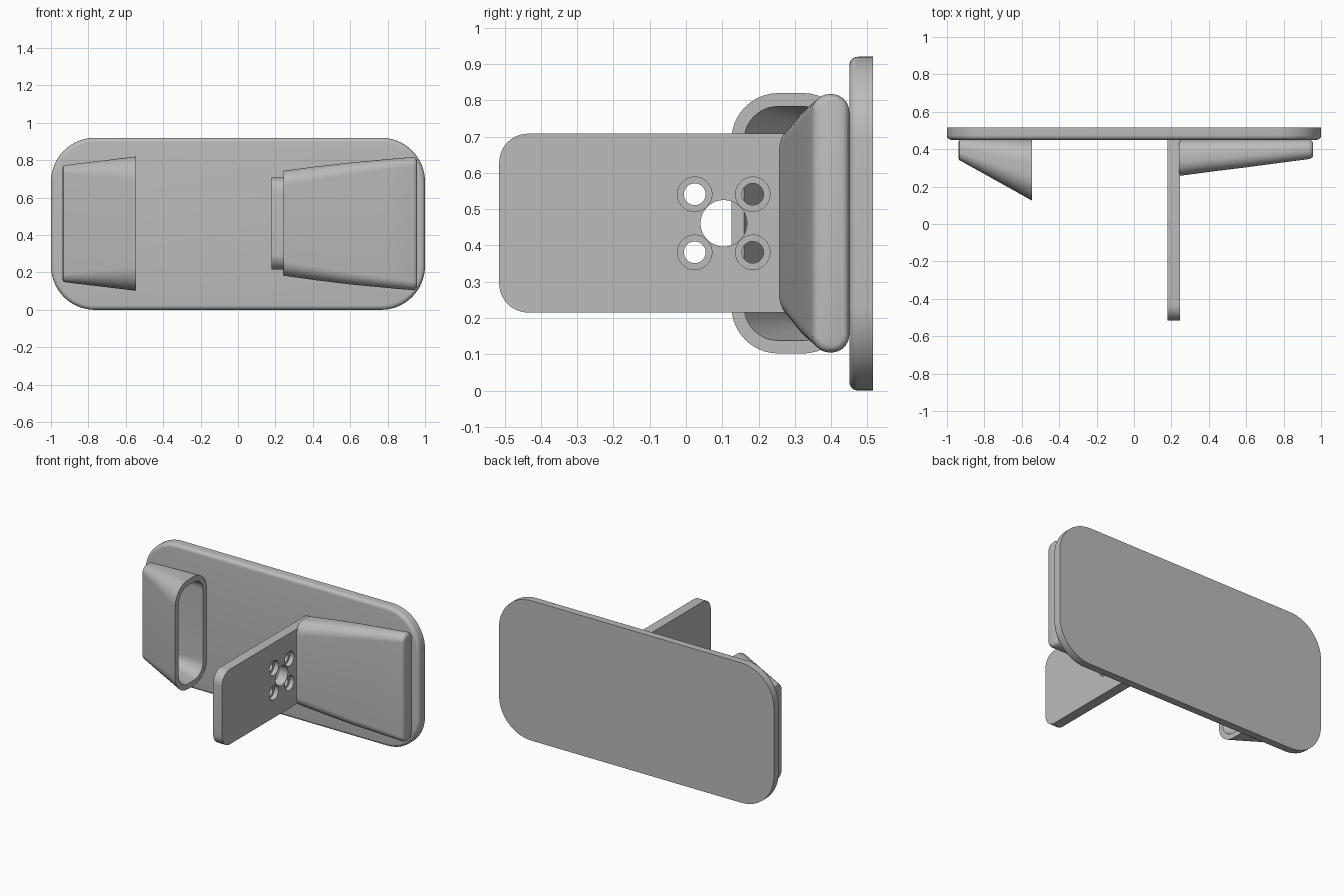
import bpy, bmesh, math

if "Cube" in bpy.data.objects:
    bpy.data.objects.remove(bpy.data.objects["Cube"])

grey = bpy.data.materials.new("light grey")
grey.diffuse_color = (0.5, 0.5, 0.5, 1)
grey.use_nodes = True
grey.node_tree.nodes["Principled BSDF"].inputs["Base Color"].default_value = grey.diffuse_color


def rounded(a0, a1, b0, b1, r, n=10):
    """Outline of a rounded rectangle; r is one radius or four (from the a1,b1 corner round)."""
    rs = r if isinstance(r, tuple) else (r,) * 4
    pts = []
    for k, (sa, sb) in enumerate(((1, 1), (-1, 1), (-1, -1), (1, -1))):
        rad = rs[k]
        ca = a1 - rad if sa > 0 else a0 + rad
        cb = b1 - rad if sb > 0 else b0 + rad
        for i in range(n + 1):
            t = math.pi / 2 * (k + i / n)
            pts.append((ca + rad * math.cos(t), cb + rad * math.sin(t)))
    return pts


def circle(a, b, r, n=40):
    return [(a + r * math.cos(2 * math.pi * i / n), b + r * math.sin(2 * math.pi * i / n))
            for i in range(n)]


def loft(name, axis, *solids):
    """Each solid is a list of (position along axis, outline), capped at both ends."""
    bm = bmesh.new()
    for sections in solids:
        rings = []
        for h, outline in sections:
            rings.append([bm.verts.new((h, a, b) if axis == 'X' else (a, h, b))
                          for a, b in outline])
        for r0, r1 in zip(rings, rings[1:]):
            for i in range(len(r0)):
                j = (i + 1) % len(r0)
                bm.faces.new((r0[i], r0[j], r1[j], r1[i]))
        bm.faces.new(rings[0])
        bm.faces.new(rings[-1])
    bmesh.ops.remove_doubles(bm, verts=bm.verts, dist=1e-5)
    bmesh.ops.recalc_face_normals(bm, faces=bm.faces)
    me = bpy.data.meshes.new(name)
    bm.to_mesh(me)
    bm.free()
    me.materials.append(grey)
    ob = bpy.data.objects.new(name, me)
    bpy.context.collection.objects.link(ob)
    return ob


def activate(ob):
    bpy.ops.object.select_all(action='DESELECT')
    ob.select_set(True)
    bpy.context.view_layer.objects.active = ob


def cut(ob, cutter):
    activate(ob)
    m = ob.modifiers.new("cut", 'BOOLEAN')
    m.operation, m.solver, m.object = 'DIFFERENCE', 'EXACT', cutter
    bpy.ops.object.modifier_apply(modifier=m.name)
    bpy.data.objects.remove(cutter)


# back plate, front edge rounded over, back edge sharp
R = 0.024
plate_sections = [(0.515, rounded(-1, 1, 0, 0.92, 0.235, 16))]
for i in range(7):
    t = math.pi / 2 * i / 6
    d = R * (1 - math.cos(t))
    plate_sections.append((0.45 + R - R * math.sin(t),
                           rounded(-1 + d, 1 - d, d, 0.92 - d, 0.235 - d, 16)))
plate = loft("back_plate", 'Y', plate_sections)

# upright mounting arm with a centre hole and four counterbored screw holes
r = 0.08
arm_outline = rounded(-0.515, 0.452, 0.215, 0.708, (0.001, r, r, 0.001))
arm = loft("mounting_arm", 'X', [(0.18, arm_outline), (0.245, arm_outline)])
cy, cz, o = 0.104, 0.461, 0.08
spots = [(cy + sy * o, cz + sz * o) for sy in (-1, 1) for sz in (-1, 1)]
holes = [[(x, circle(a, b, 0.03)) for x in (0.1, 0.3)] for a, b in spots]
holes.append([(x, circle(cy, cz, 0.064)) for x in (0.1, 0.3)])
cut(arm, loft("hole_cutter", 'X', *holes))
cut(arm, loft("bore_cutter", 'X',
              *[[(x, circle(a, b, 0.0475)) for x in (0.215, 0.3)] for a, b in spots]))

# solid wedge grip on the right, rounded at its outer end
wedge = loft("wedge_grip", 'X', [
    (0.240, rounded(0.257, 0.45, 0.183, 0.743, 0.08)),
    (0.420, rounded(0.281, 0.45, 0.158, 0.767, 0.073)),
    (0.600, rounded(0.303, 0.45, 0.136, 0.787, 0.065)),
    (0.780, rounded(0.327, 0.45, 0.119, 0.804, 0.057)),
    (0.935, rounded(0.347, 0.45, 0.105, 0.817, 0.049)),
    (0.947, rounded(0.351, 0.447, 0.109, 0.813, 0.045)),
    (0.954, rounded(0.357, 0.441, 0.115, 0.807, 0.039)),
    (0.957, rounded(0.366, 0.432, 0.124, 0.798, 0.030))])

# hollow tapered pocket on the left, open towards the middle
pocket = loft("tapered_pocket", 'X', [
    (-0.925, rounded(0.372, 0.43, 0.185, 0.74, 0.025)),
    (-0.545, rounded(0.16, 0.417, 0.138, 0.783, 0.093)),
    (-0.545, rounded(0.125, 0.452, 0.102, 0.82, 0.13)),
    (-0.927, rounded(0.338, 0.452, 0.148, 0.773, 0.045)),
    (-0.934, rounded(0.342, 0.448, 0.152, 0.769, 0.041)),
    (-0.937, rounded(0.350, 0.440, 0.160, 0.761, 0.033))])

for ob in (plate, arm, wedge, pocket):
    activate(ob)
    bpy.ops.object.shade_smooth_by_angle(angle=math.radians(32))
